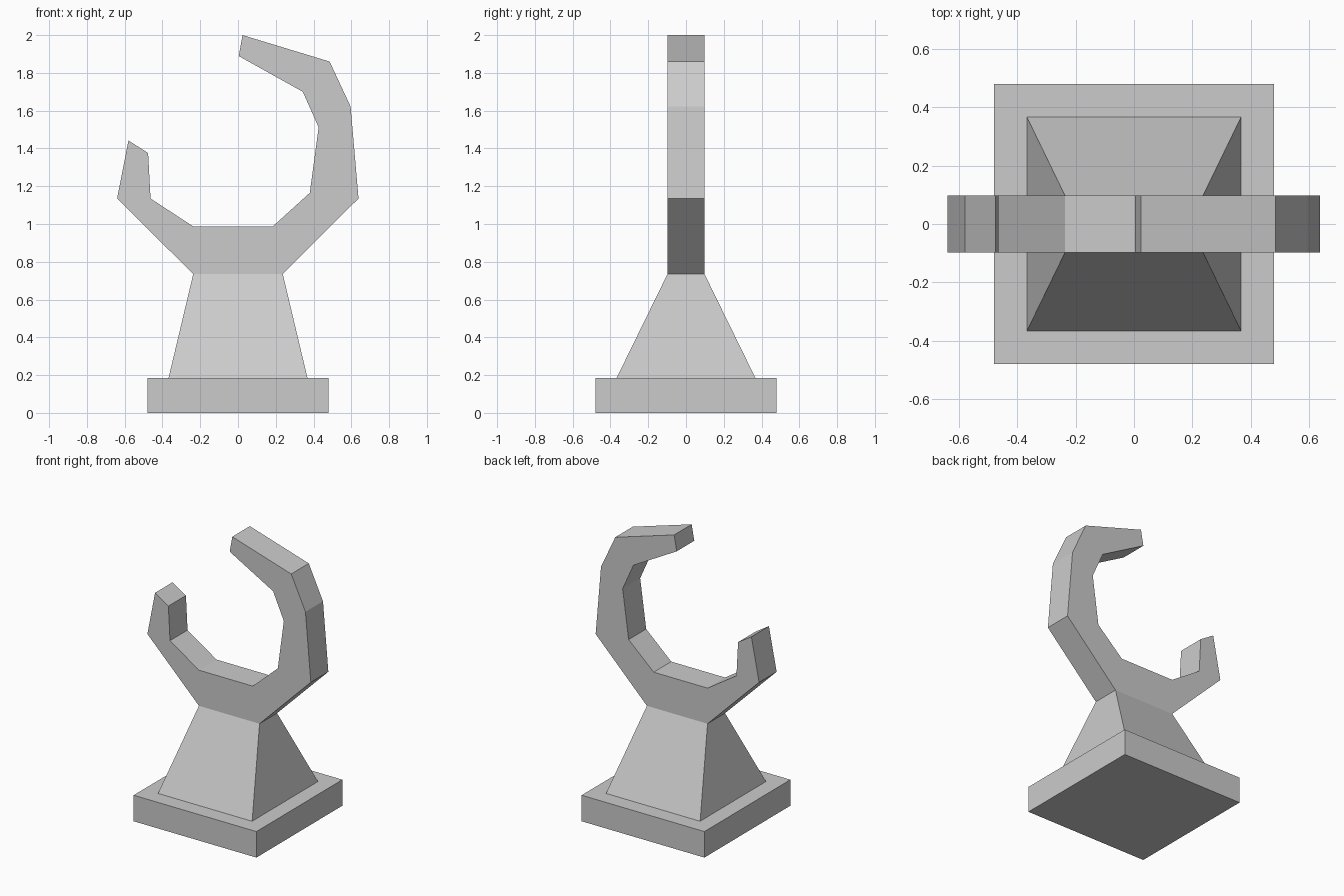
import bpy, bmesh

if "Cube" in bpy.data.objects:
    bpy.data.objects.remove(bpy.data.objects["Cube"])


def make_object(name, build):
    bm = bmesh.new()
    build(bm)
    bmesh.ops.recalc_face_normals(bm, faces=bm.faces)
    mesh = bpy.data.meshes.new(name)
    bm.to_mesh(mesh)
    bm.free()
    obj = bpy.data.objects.new(name, mesh)
    bpy.context.collection.objects.link(obj)
    return obj


def loft(bm, rings):
    """Skin equal-length closed rings and cap both ends."""
    rows = [[bm.verts.new(p) for p in ring] for ring in rings]
    n = len(rows[0])
    for a, b in zip(rows, rows[1:]):
        for i in range(n):
            j = (i + 1) % n
            bm.faces.new((a[i], a[j], b[j], b[i]))
    bm.faces.new(rows[0])
    bm.faces.new(rows[-1])


def rect(hx, hy, z):
    return [(-hx, -hy, z), (hx, -hy, z), (hx, hy, z), (-hx, hy, z)]


HALF_DEPTH = 0.098
NECK = 0.237
NECK_Z = 0.735

# Square plinth stepping in to a tapered pedestal
stand_rings = [
    rect(0.48, 0.48, 0),
    rect(0.48, 0.48, 0.184),
    rect(0.368, 0.368, 0.184),
    rect(NECK, HALF_DEPTH, NECK_Z),
]
make_object("pedestal_stand", lambda bm: loft(bm, stand_rings))

# Flat open hook: outer left, short tip, inner curve, long tip, outer right
hook_profile = [
    (-NECK, NECK_Z), (-0.64, 1.135), (-0.58, 1.442), (-0.476, 1.376),
    (-0.463, 1.135), (-0.237, 0.987), (0.184, 0.987), (0.38, 1.165),
    (0.427, 1.512), (0.343, 1.70), (0.004, 1.889), (0.024, 2.0),
    (0.485, 1.86), (0.596, 1.622), (0.638, 1.135), (NECK, NECK_Z),
]
hook_rings = [[(x, y, z) for x, z in hook_profile]
              for y in (-HALF_DEPTH, HALF_DEPTH)]
make_object("hook_cradle", lambda bm: loft(bm, hook_rings))
